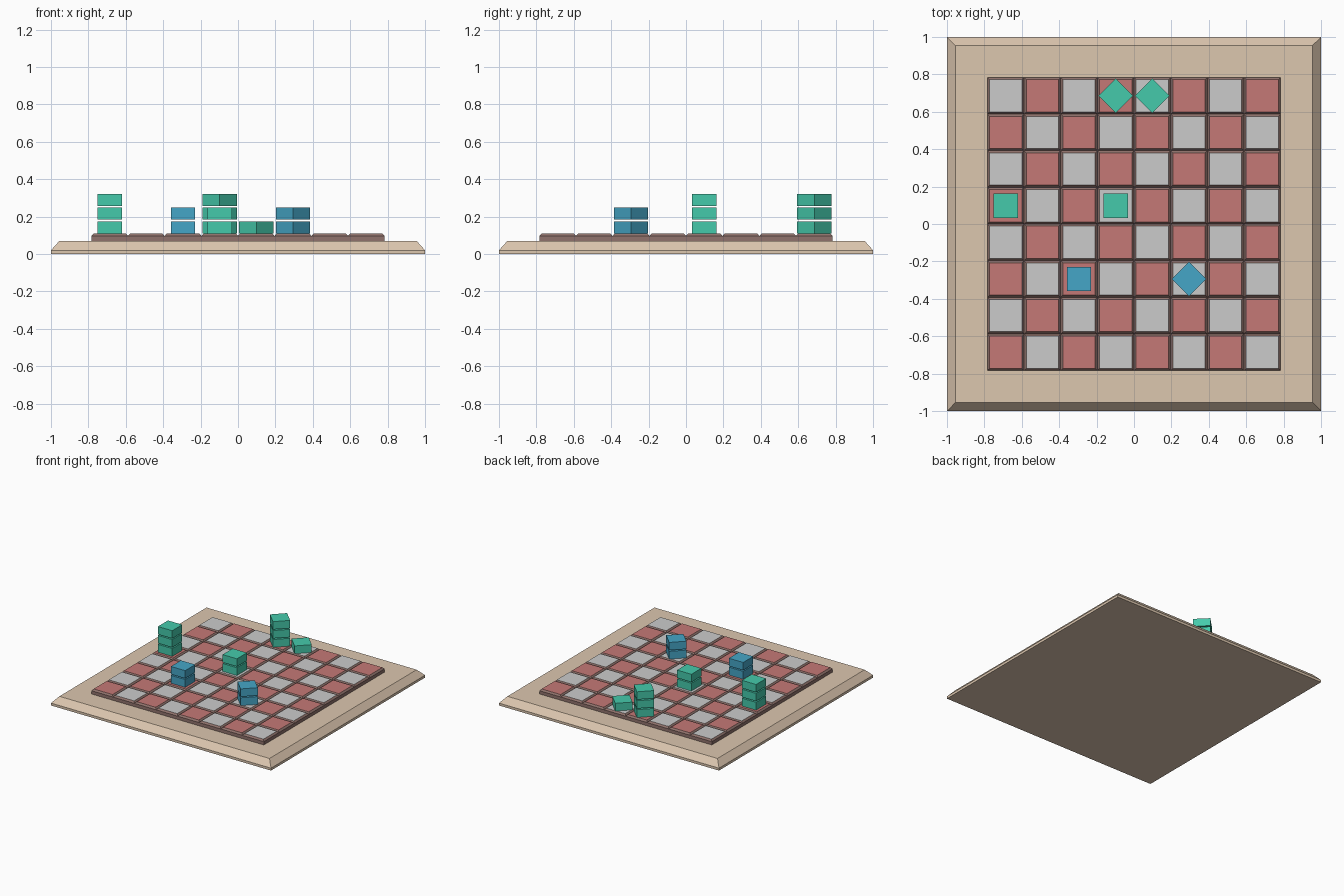
import bpy, bmesh
from math import pi
from mathutils import Matrix

if "Cube" in bpy.data.objects:
    bpy.data.objects.remove(bpy.data.objects["Cube"])


def material(name, rgb):
    m = bpy.data.materials.new(name)
    m.diffuse_color = (*rgb, 1)
    m.use_nodes = True
    m.node_tree.nodes["Principled BSDF"].inputs["Base Color"].default_value = m.diffuse_color
    return m


TAN = material("tan_wood", (0.72, 0.57, 0.43))
BROWN = material("dark_wood", (0.28, 0.17, 0.15))
RED = material("red_square", (0.56, 0.19, 0.18))
LIGHT = material("light_square", (0.76, 0.76, 0.76))
GREEN = material("green_piece", (0.06, 0.59, 0.41))
BLUE = material("blue_piece", (0.06, 0.38, 0.57))


def loft(name, rings, mats, loc=(0, 0), angle=0):
    """Closed square solid from (half width, z) rings; the top face uses the last material."""
    bm = bmesh.new()
    loops = [[bm.verts.new((sx * h, sy * h, z)) for sx, sy in ((-1, -1), (1, -1), (1, 1), (-1, 1))]
             for h, z in rings]
    bm.faces.new(loops[0][::-1])
    for a, b in zip(loops, loops[1:]):
        for k in range(4):
            n = (k + 1) % 4
            bm.faces.new((a[k], a[n], b[n], b[k]))
    top = bm.faces.new(loops[-1])
    top.material_index = len(mats) - 1
    bm.transform(Matrix.Rotation(angle, 4, 'Z'))
    me = bpy.data.meshes.new(name)
    bm.to_mesh(me)
    bm.free()
    for m in mats:
        me.materials.append(m)
    ob = bpy.data.objects.new(name, me)
    ob.location = (*loc, 0)
    bpy.context.collection.objects.link(ob)
    return ob


PITCH = 0.196


def centre(i):
    return (i - 3.5) * PITCH


# Bevelled board frame
loft("board_frame", [(1, 0), (1, 0.02), (0.955, 0.07)], [TAN])

# Checkered tiles with chamfered dark rims
for i in range(8):
    for j in range(8):
        colour = RED if (i + j) % 2 == 0 else LIGHT
        loft(f"tile_{i}_{j}", [(PITCH / 2, 0.07), (PITCH / 2, 0.097), (0.086, 0.11)],
             [BROWN, colour], (centre(i), centre(j)))

# Stacked pieces: column, row, layers, turned to a diamond, colour
pieces = [(0, 4, 3, False, GREEN), (3, 4, 2, False, GREEN),
          (3, 7, 3, True, GREEN), (4, 7, 1, True, GREEN),
          (2, 2, 2, False, BLUE), (5, 2, 2, True, BLUE)]
for n, (i, j, layers, diamond, colour) in enumerate(pieces):
    for k in range(layers):
        z = 0.11 + 0.0735 * k
        loft(f"piece_{n}_layer_{k}", [(0.065, z), (0.065, z + 0.064)], [colour],
             (centre(i), centre(j)), pi / 4 if diamond else 0)
